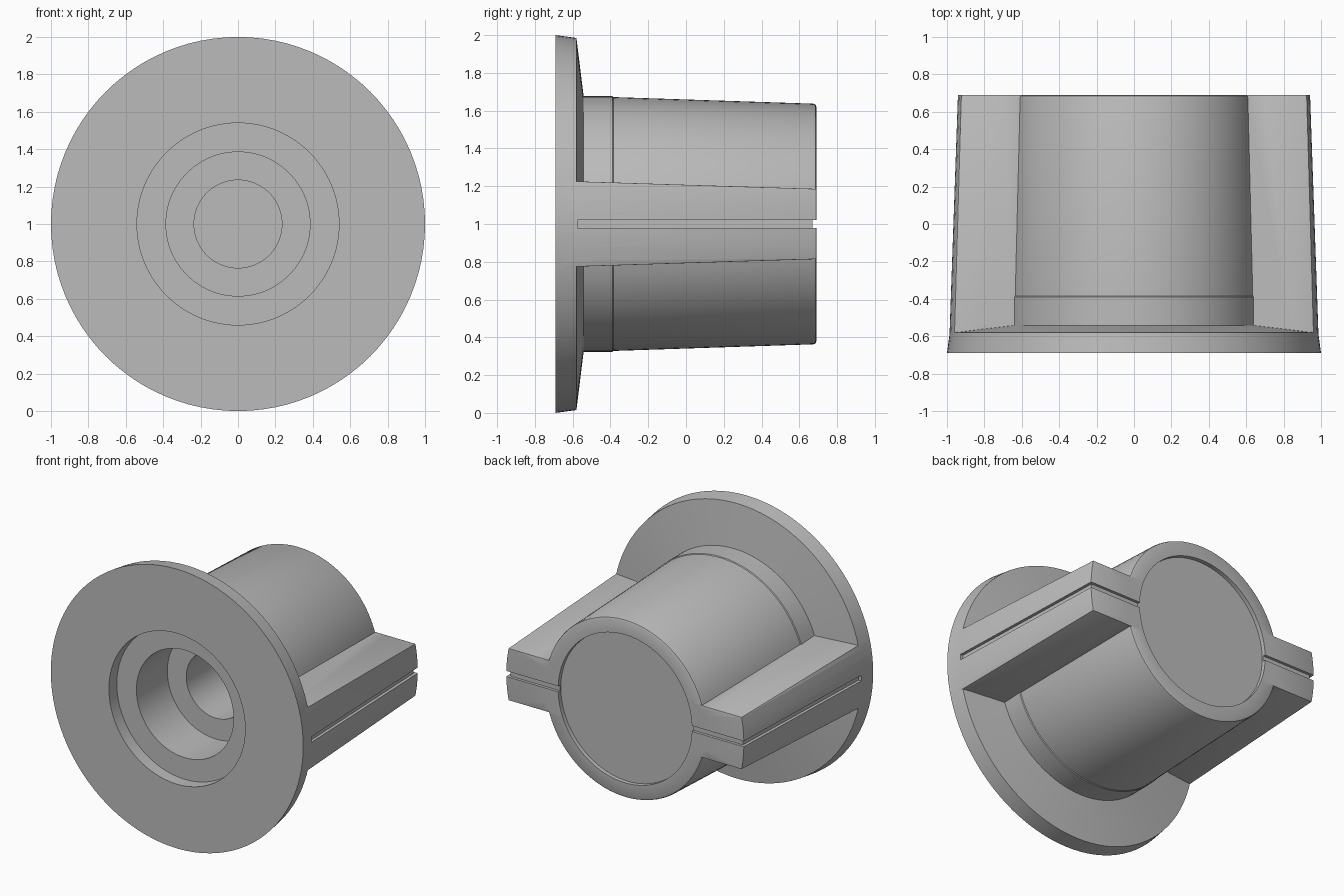
import bpy, bmesh
from math import radians
from mathutils import Matrix, Vector

cube = bpy.data.objects.get("Cube")
if cube:
    bpy.data.objects.remove(cube, do_unlink=True)

SEGMENTS = 96
AXIS = Vector((0, 0, 1))  # the knob turns about the y line through this point

grey = bpy.data.materials.new("plain grey")
grey.use_nodes = True
grey.diffuse_color = (0.5, 0.5, 0.5, 1)
grey.node_tree.nodes["Principled BSDF"].inputs["Base Color"].default_value = (0.5, 0.5, 0.5, 1)


def finish(name, bm):
    bmesh.ops.recalc_face_normals(bm, faces=bm.faces)
    mesh = bpy.data.meshes.new(name)
    bm.to_mesh(mesh)
    bm.free()
    mesh.materials.append(grey)
    obj = bpy.data.objects.new(name, mesh)
    bpy.context.collection.objects.link(obj)
    return obj


def lathe(name, profile):
    """Solid of revolution from (radius, y) points, starting and ending on the axis."""
    bm = bmesh.new()
    points = [(0, profile[0][1])] + profile + [(0, profile[-1][1])]
    verts = [bm.verts.new((r, y, 1)) for r, y in points]
    edges = [bm.edges.new(pair) for pair in zip(verts, verts[1:])]
    bmesh.ops.spin(bm, geom=verts + edges, cent=AXIS, axis=(0, 1, 0),
                   angle=radians(360), steps=SEGMENTS, use_merge=True)
    bmesh.ops.remove_doubles(bm, verts=bm.verts, dist=0.0005)
    return finish(name, bm)


def prism(name, outline, place):
    """Extrude an outline between two placements given by place(a, b, side)."""
    bm = bmesh.new()
    rings = [[bm.verts.new(place(a, b, side)) for a, b in outline] for side in (-1, 1)]
    bm.faces.new(rings[0])
    bm.faces.new(rings[1])
    for i in range(len(outline)):
        j = (i + 1) % len(outline)
        bm.faces.new((rings[0][i], rings[0][j], rings[1][j], rings[1][i]))
    return finish(name, bm)


def apply(obj, modifier):
    bpy.context.view_layer.objects.active = obj
    bpy.ops.object.modifier_apply(modifier=modifier.name)


def combine(obj, other, operation):
    mod = obj.modifiers.new("combine", 'BOOLEAN')
    mod.operation, mod.object, mod.solver = operation, other, 'EXACT'
    apply(obj, mod)
    bpy.data.objects.remove(other, do_unlink=True)


# Flange, collar and tapered barrel
knob = lathe("knob", [(1, -0.69), (0.985, -0.58), (0.677, -0.542), (0.677, -0.39),
                      (0.672, -0.385), (0.637, 0.675), (0.633, 0.685), (0.622, 0.69)])

# Grip wings: a tapered bar with ends rounded to follow the flange
wings = lathe("grip_wings", [(0.988, -0.62), (0.942, 0.69)])
bar = prism("bar_shape", [(-0.228, -0.65), (0.228, -0.65), (0.184, 0.75), (-0.184, 0.75)],
            lambda z, y, side: (side * 1.2, y, 1 + z))
combine(wings, bar, 'INTERSECT')
bevel = wings.modifiers.new("soft_edges", 'BEVEL')
bevel.width, bevel.segments, bevel.angle_limit = 0.014, 2, radians(40)
apply(wings, bevel)
combine(knob, wings, 'UNION')

# Stepped socket in the front
socket = lathe("socket_cutter", [(0.54, -0.8), (0.54, -0.6), (0.385, -0.6), (0.385, -0.25),
                                 (0.235, -0.25), (0.235, 0.4)])
combine(knob, socket, 'DIFFERENCE')

# Shallow round recess in the back
combine(knob, lathe("recess_cutter", [(0.53, 0.66), (0.53, 0.8)]), 'DIFFERENCE')

# Pointer groove down each wing and across its back
groove = [(1.1, -0.575), (1.1, 0.75), (0.45, 0.75), (0.45, 0.67), (0.92, 0.67), (0.965, -0.575)]
for sign in (-1, 1):
    cutter = prism("groove_cutter", groove,
                   lambda x, y, side: (sign * x, y, 1 + side * 0.02))
    combine(knob, cutter, 'DIFFERENCE')

# Smooth shading with crisp edges
bpy.ops.object.select_all(action='DESELECT')
knob.select_set(True)
bpy.context.view_layer.objects.active = knob
bpy.ops.object.shade_smooth_by_angle(angle=radians(30))
